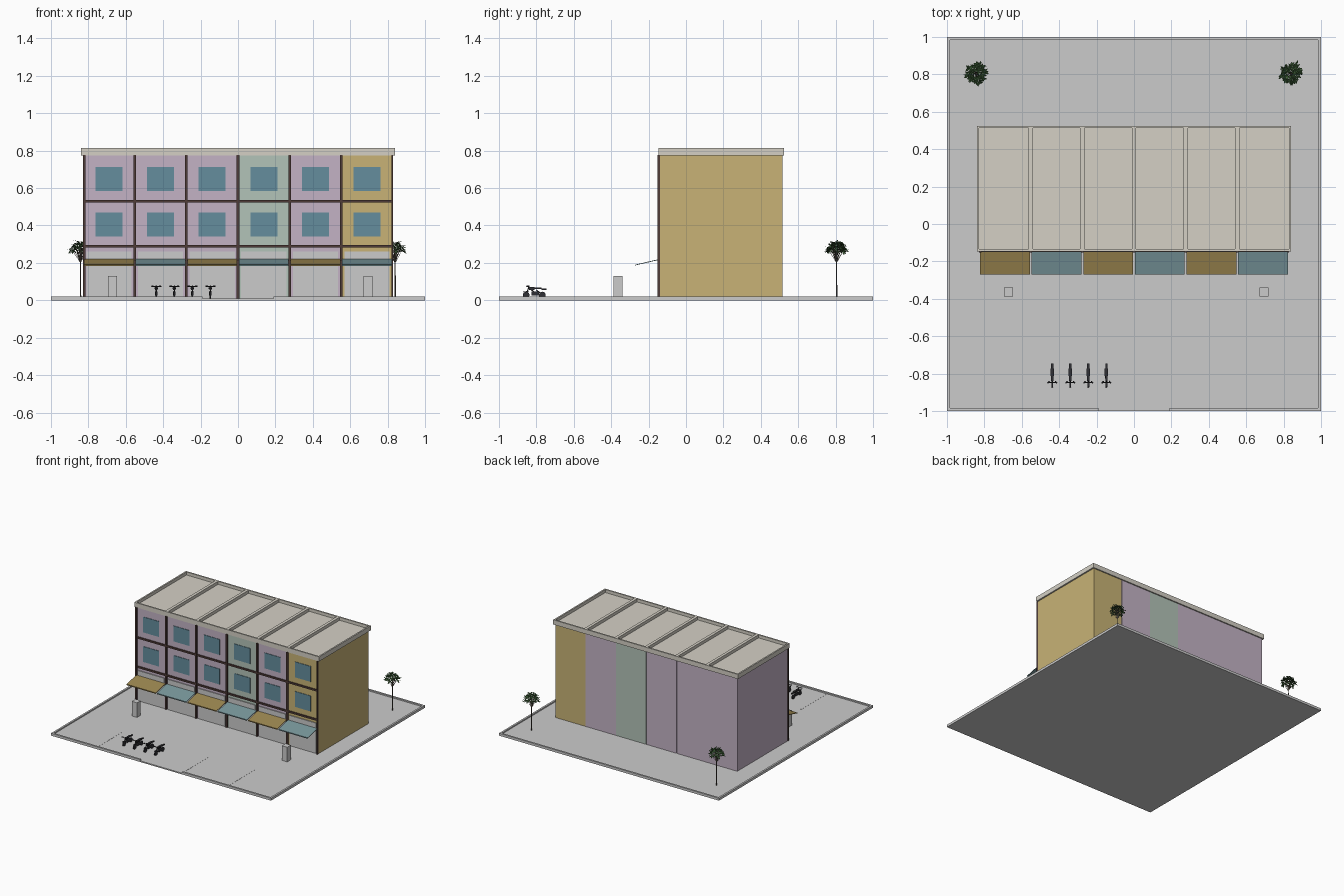
import bpy, bmesh, math, random
from mathutils import Vector

if "Cube" in bpy.data.objects:
    bpy.data.objects.remove(bpy.data.objects["Cube"])

random.seed(4)

def mat(name, r, g, b):
    m = bpy.data.materials.new(name)
    m.diffuse_color = (r, g, b, 1)
    m.use_nodes = True
    m.node_tree.nodes["Principled BSDF"].inputs["Base Color"].default_value = m.diffuse_color
    return m

PURPLE = mat("purple_paint", .55, .45, .56)
GREEN = mat("green_paint", .45, .55, .48)
OCHRE = mat("ochre_paint", .58, .45, .18)
BROWN = mat("brown_trim", .08, .045, .04)
GLASS = mat("window_glass", .13, .27, .34)
ROOF = mat("roof_beige", .66, .63, .56)
AWN_O = mat("awning_ochre", .33, .24, .08)
AWN_T = mat("awning_teal", .19, .31, .33)
BLACK = mat("black", .03, .03, .035)
LEAF = mat("leaf", .055, .13, .045)
BARK = mat("bark", .12, .10, .08)

def finish(name, bm, material=None):
    bmesh.ops.recalc_face_normals(bm, faces=bm.faces)
    me = bpy.data.meshes.new(name)
    bm.to_mesh(me)
    bm.free()
    ob = bpy.data.objects.new(name, me)
    bpy.context.collection.objects.link(ob)
    if material:
        me.materials.append(material)
    return ob

def add_box(bm, x0, x1, y0, y1, z0, z1):
    v = bmesh.ops.create_cube(bm, size=1)["verts"]
    for p in v:
        p.co = ((x0 + x1) / 2 + p.co.x * (x1 - x0), (y0 + y1) / 2 + p.co.y * (y1 - y0),
                (z0 + z1) / 2 + p.co.z * (z1 - z0))

def boxes(name, items, material=None):
    bm = bmesh.new()
    for i in items:
        add_box(bm, *i)
    return finish(name, bm, material)

def add_rod(bm, a, b, r, r2=None, n=8):
    a, b = Vector(a), Vector(b)
    d = b - a
    v = bmesh.ops.create_cone(bm, cap_ends=True, segments=n, radius1=r,
                              radius2=r if r2 is None else r2, depth=d.length)["verts"]
    q = Vector((0, 0, 1)).rotation_difference(d)
    for p in v:
        p.co = q @ p.co + (a + b) / 2

# Ground slab, kerb with an entrance gap, parking lines
G = .01
boxes("ground", [(-1, 1, -1, 1, 0, G)])
boxes("kerb", [(-1, -.985, -1, 1, 0, .02), (.985, 1, -1, 1, 0, .02), (-1, 1, .985, 1, 0, .02),
               (-1, -.19, -1, -.985, 0, .02), (.19, 1, -1, -.985, 0, .02)])
boxes("parking_lines", [(x - .003, x + .003, -.97, -.65, G - .002, G + .001) for x in (-.59, .19, .6)])

# Six row-house units
W = .276
YF, YB, TOP = -.14, .515, .78
paints = [PURPLE, PURPLE, PURPLE, GREEN, PURPLE, OCHRE]
for i, paint in enumerate(paints):
    x0 = -.828 + W * i
    x1, c = x0 + W, x0 + W / 2
    boxes(f"unit_wall_{i+1}", [(x0 + .001, x1 - .001, YF, YB, G, TOP)], paint)
    boxes(f"windows_{i+1}", [(c - .072, c + .072, YF - .004, YF + .01, z, z + .127) for z in (.342, .585)], GLASS)
    boxes(f"shop_shutter_{i+1}", [(c - .121, c + .121, YF - .003, YF + .01, G, .212)])
    boxes(f"shop_sign_{i+1}", [(c - .121, c + .121, YF - .006, YF + .01, .212, .26)])
    # roof deck and parapet frame
    boxes(f"roof_deck_{i+1}", [(x0, x1, YF, YB, TOP, TOP + .008)], ROOF)
    a, b, t = x0 - (.012 if i == 0 else 0), x1 + (.012 if i == 5 else 0), .012
    boxes(f"parapet_{i+1}", [(a, a + t, -.147, .525, .775, .813), (b - t, b, -.147, .525, .775, .813),
                             (a + t, b - t, -.147, -.135, .775, .813),
                             (a + t, b - t, .513, .525, .775, .813)], ROOF)
    # sloped awning
    bm = bmesh.new()
    add_box(bm, c - .133, c + .133, -.27, -.145, -.002, .002)
    for v in bm.verts:
        v.co.z += .189 + (v.co.y + .27) / .125 * .029
    add_box(bm, c - .133, c + .133, -.271, -.268, .183, .191)
    finish(f"awning_{i+1}", bm, AWN_T if i % 2 else AWN_O)

# Brown pilasters and floor bands
boxes("pilasters", [(x - .007, x + .007, -.152, -.138, G, .776)
                    for x in [-.822] + [-.828 + W * k for k in range(1, 6)]]
      + [(.822, .829, -.152, -.138, G, .776)], BROWN)
boxes("floor_bands", [(-.828, .828, -.149, -.138, z - .007, z + .007) for z in (.289, .53)], BROWN)

# Free-standing gate posts
boxes("forecourt_posts", [(x - .024, x + .024, -.388, -.34, G, .13) for x in (-.67, .695)])

# Motorbikes, parked facing the street
def motorbike(n, x):
    bm = bmesh.new()
    for y in (-.855, -.768):
        add_rod(bm, (x - .004, y, .028), (x + .004, y, .028), .018, n=16)
    add_rod(bm, (x, -.855, .028), (x, -.838, .078), .003)
    add_rod(bm, (x - .025, -.848, .075), (x + .025, -.848, .075), .0025)
    for s in (-1, 1):
        add_rod(bm, (x + s * .025, -.852, .075), (x + s * .015, -.84, .075), .0035)
    add_rod(bm, (x, -.84, .066), (x, -.80, .036), .003)
    add_rod(bm, (x, -.768, .03), (x, -.80, .055), .003)
    add_box(bm, x - .007, x + .007, -.825, -.785, .026, .046)
    add_box(bm, x - .006, x + .006, -.84, -.81, .055, .07)
    add_box(bm, x - .009, x + .009, -.812, -.772, .06, .068)
    add_box(bm, x - .006, x + .006, -.772, -.745, .056, .064)
    add_box(bm, x - .005, x + .005, -.872, -.84, .046, .05)
    finish(f"motorbike_{n}", bm, BLACK)

for k in range(4):
    motorbike(k + 1, -.437 + .0965 * k)

# Trees: thin trunk, spreading branches and a dome of folded leaves
def tree(n, cx, cy):
    bm = bmesh.new()
    add_rod(bm, (cx, cy, G), (cx, cy, .22), .004, .003)
    lv = bmesh.new()
    for k in range(26):
        ang = k * 2.39996
        u = math.sqrt((k + .5) / 26)
        out = Vector((math.cos(ang), math.sin(ang), 0))
        tip = Vector((cx, cy, .31 - .045 * u * u)) + out * .045 * u
        add_rod(bm, (cx, cy, .2), tip, .0012, .0008, n=4)
        for j in range(8):
            t = ang + random.uniform(-1.6, 1.6)
            d = Vector((math.cos(t), math.sin(t), random.uniform(-.9, .55))).normalized()
            side = d.cross(Vector((0, 0, 1))).normalized() * .0055
            p = tip + Vector([random.uniform(-.007, .007) for _ in range(3)])
            L = random.uniform(.018, .03)
            r, e = lv.verts.new(p), lv.verts.new(p + d * L - Vector((0, 0, .004)))
            m = p + d * L * .5
            a, b = lv.verts.new(m + side), lv.verts.new(m - side)
            lv.faces.new((r, a, e))
            lv.faces.new((r, e, b))
    finish(f"tree_trunk_{n}", bm, BARK)
    finish(f"tree_leaves_{n}", lv, LEAF)

tree(1, -.842, .805)
tree(2, .84, .805)
